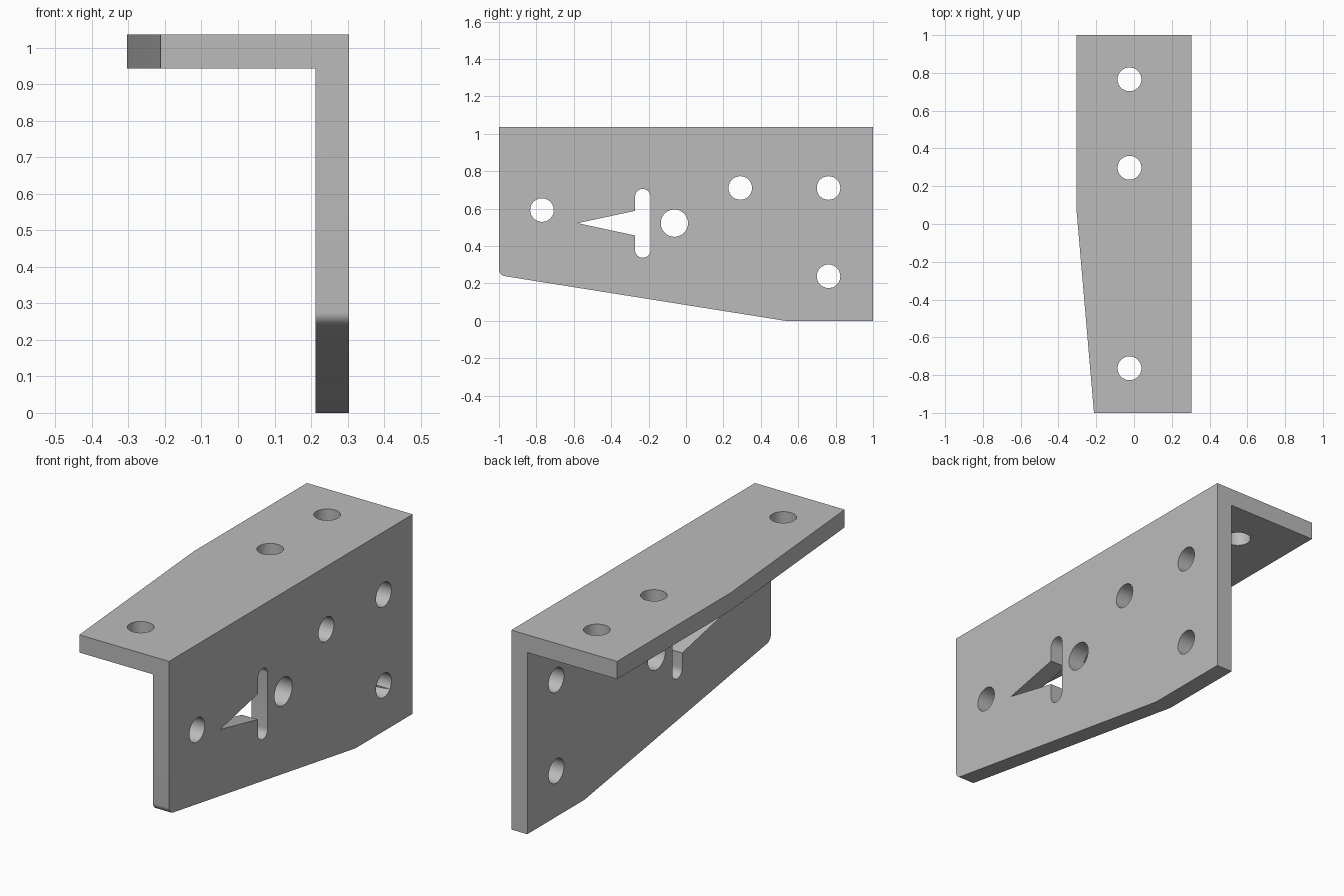
import bpy, bmesh, math
from mathutils import Vector

cube = bpy.data.objects.get("Cube")
if cube:
    bpy.data.objects.remove(cube, do_unlink=True)

HALF_W, HEIGHT, THICK = 0.304, 1.036, 0.092

steel = bpy.data.materials.new("grey_steel")
steel.use_nodes = True
steel.diffuse_color = (0.5, 0.5, 0.5, 1)
steel.node_tree.nodes["Principled BSDF"].inputs["Base Color"].default_value = (0.5, 0.5, 0.5, 1)


def prism(name, points, axis, lo, hi):
    """Extrude a 2D outline along an axis; points use the other two axes in order."""
    def place(p, d):
        co = list(p)
        co.insert(axis, d)
        return Vector(co)
    bm = bmesh.new()
    face = bm.faces.new([bm.verts.new(place(p, lo)) for p in points])
    ext = bmesh.ops.extrude_face_region(bm, geom=[face])
    verts = [g for g in ext["geom"] if isinstance(g, bmesh.types.BMVert)]
    bmesh.ops.translate(bm, verts=verts, vec=place((0, 0), hi - lo))
    bmesh.ops.recalc_face_normals(bm, faces=bm.faces)
    mesh = bpy.data.meshes.new(name)
    bm.to_mesh(mesh)
    bm.free()
    mesh.materials.append(steel)
    obj = bpy.data.objects.new(name, mesh)
    bpy.context.collection.objects.link(obj)
    return obj


def arc(cx, cy, r, start, end, steps):
    angles = [math.radians(start + (end - start) * i / steps) for i in range(steps + 1)]
    return [(cx + r * math.cos(a), cy + r * math.sin(a)) for a in angles]


def circle(cx, cy, r):
    return arc(cx, cy, r, 0, 360, 48)[:-1]


def cut(target, cutter, operation="DIFFERENCE"):
    cutter.hide_render = True
    bpy.context.view_layer.objects.active = target
    mod = target.modifiers.new("cut", "BOOLEAN")
    mod.operation, mod.object, mod.solver = operation, cutter, "EXACT"
    bpy.ops.object.modifier_apply(modifier=mod.name)
    bpy.data.objects.remove(cutter, do_unlink=True)


# L-shaped section run along the full length
w, t, h = HALF_W, THICK, HEIGHT
bracket = prism("angle_bracket", [(-w, h), (w, h), (w, 0), (w - t, 0), (w - t, h - t), (-w, h - t)], 1, -1, 1)

# Sloped lower edge with a rounded front corner
slope = math.degrees(math.atan2(0.245, 1.53))
corner = arc(-0.962, 0.276, 0.038, 180, 270 - slope, 8)
cut(bracket, prism("lower_edge_cutter", corner + [(0.53, 0), (0.53, -0.2), (-1.2, -0.2), (-1.2, corner[0][1])], 0, 0, 0.5))

# Tapered outer edge of the top flange
cut(bracket, prism("taper_cutter", [(-w, 0.07), (-0.212, -1), (-0.203, -1.1), (-0.5, -1.1), (-0.5, 0.07)], 2, 0.8, 1.2))

# Screw holes in the side plate, one of them larger
for y, z, r in [(-0.77, 0.592, 0.063), (0.29, 0.71, 0.063), (0.762, 0.71, 0.063),
                (0.762, 0.238, 0.063), (-0.062, 0.522, 0.073)]:
    cut(bracket, prism("side_hole_cutter", circle(y, z, r), 0, 0, 0.5))

# Screw holes in the top flange
for y in (0.766, 0.298, -0.764):
    cut(bracket, prism("top_hole_cutter", circle(-0.024, y, 0.063), 2, 0.8, 1.2))

# Upright rounded slot with a pointed opening in front
slot = arc(-0.231, 0.664, 0.041, 0, 180, 16)
slot += [(-0.272, 0.588), (-0.58, 0.522), (-0.272, 0.456)]
slot += arc(-0.231, 0.378, 0.041, 180, 360, 16)
cut(bracket, prism("pointed_slot_cutter", slot, 0, 0, 0.5))

bpy.ops.object.select_all(action="DESELECT")
bracket.select_set(True)
bpy.context.view_layer.objects.active = bracket
bpy.ops.object.shade_smooth_by_angle(angle=math.radians(25))
